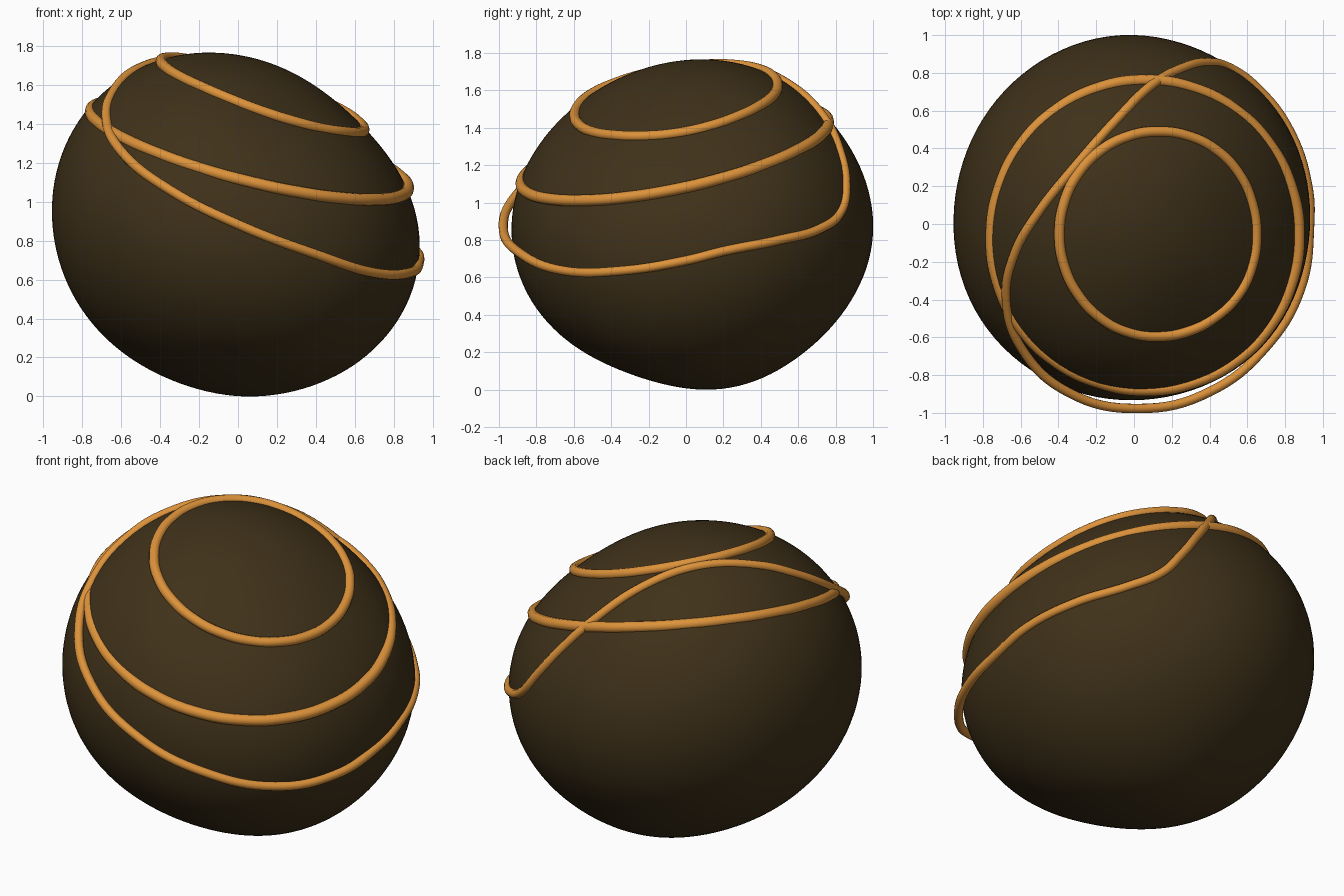
import bpy, bmesh, math
from mathutils import Vector

if "Cube" in bpy.data.objects:
    bpy.data.objects.remove(bpy.data.objects["Cube"])

CENTRE = Vector((-0.01, 0.03, 0.875))
AXIS = Vector((0.325, -0.18, 0.93)).normalized()
# soft dents and bulges: direction, amount, sharpness
BUMPS = [((0.75, -0.05, 0.6), -0.07, 5), ((-0.45, 0.25, 0.87), 0.027, 8),
         ((0.25, 0.8, 0.45), -0.033, 6), ((-0.2, -0.6, -0.8), -0.04, 6),
         ((0.3, -0.6, 0.62), -0.035, 14), ((0.05, 0.3, -1), 0.02, 12),
         ((0.05, -0.35, -0.9), -0.02, 12), ((0.7, -0.7, -0.2), 0.018, 10),
         ((-0.7, -0.3, 0.5), 0.012, 10), ((-1, 0.1, 0), -0.017, 6),
         ((-0.05, 1, -0.05), 0.018, 8)]
BUMPS = [(Vector(d).normalized(), a, k) for d, a, k in BUMPS]


def surface_radius(d):
    """Distance from the centre to the squashed, tilted body in direction d."""
    h = d.dot(AXIS) ** 2
    r = 1 / math.sqrt(h / 0.758 + (1 - h) / 0.941)
    return r + sum(a * math.exp(k * (d.dot(v) - 1)) for v, a, k in BUMPS)


def material(name, colour):
    m = bpy.data.materials.new(name)
    m.diffuse_color = (*colour, 1)
    m.use_nodes = True
    m.node_tree.nodes["Principled BSDF"].inputs["Base Color"].default_value = m.diffuse_color
    return m


dark = material("dark_brown", (0.05, 0.031, 0.010))
gold = material("amber", (0.72, 0.29, 0.043))

# Body
bm = bmesh.new()
bmesh.ops.create_uvsphere(bm, u_segments=96, v_segments=64, radius=1)
for v in bm.verts:
    d = v.co.normalized()
    v.co = CENTRE + d * surface_radius(d)
low = min(v.co.z for v in bm.verts)
for v in bm.verts:
    v.co.z -= low * max(0, 1 - v.co.z / 1.2)
for f in bm.faces:
    f.smooth = True
mesh = bpy.data.meshes.new("body")
bm.to_mesh(mesh)
bm.free()
body = bpy.data.objects.new("body", mesh)
mesh.materials.append(dark)
bpy.context.collection.objects.link(body)


def band(name, points, thickness):
    """Closed round cord through the points."""
    cu = bpy.data.curves.new(name, 'CURVE')
    cu.dimensions = '3D'
    cu.bevel_depth = thickness
    cu.bevel_resolution = 4
    cu.resolution_u = 8
    sp = cu.splines.new('BEZIER')
    sp.bezier_points.add(len(points) - 1)
    for bp, p in zip(sp.bezier_points, points):
        bp.co = p
        bp.handle_left_type = bp.handle_right_type = 'AUTO'
    sp.use_cyclic_u = True
    cu.materials.append(gold)
    bpy.context.collection.objects.link(bpy.data.objects.new(name, cu))


def tilted_ring(c, rx, ry, sx, sy, n=20):
    pts = []
    for i in range(n):
        t = 2 * math.pi * i / n
        x, y = rx * math.cos(t), ry * math.sin(t)
        pts.append(Vector(c) + Vector((x, y, sx * x + sy * y)))
    return pts


def snap(points, low, high):
    """Keep points between two offsets from the body surface."""
    out = []
    for p in points:
        d = Vector(p) - CENTRE
        r, d = d.length, d.normalized()
        s = surface_radius(d)
        out.append(CENTRE + d * min(max(r, s + low), s + high))
    return out


# Upper and middle bands
band("upper_band", snap(tilted_ring((0.125, -0.053, 1.545), 0.52, 0.542, -0.34, 0.15), 0.0, 0.02), 0.028)
band("middle_band", snap(tilted_ring((0.063, -0.06, 1.265), 0.81, 0.82, -0.24, 0.20), -0.015, 0.02), 0.031)

# Loose lower band, kept close to the body
path = [(-0.67, -0.38, 1.43), (-0.6, -0.65, 1.26), (-0.35, -0.89, 1.06),
        (0.03, -0.98, 0.87), (0.4, -0.89, 0.73), (0.7, -0.65, 0.635),
        (0.88, -0.35, 0.635), (0.93, 0, 0.69), (0.92, 0.2, 0.74),
        (0.82, 0.5, 0.80), (0.65, 0.71, 0.86), (0.5, 0.82, 0.95),
        (0.38, 0.85, 1.1), (0.25, 0.82, 1.27), (0.1, 0.74, 1.45),
        (-0.1, 0.54, 1.63), (-0.3, 0.31, 1.71), (-0.5, 0.05, 1.66),
        (-0.62, -0.15, 1.57)]
band("lower_band", snap(path, 0.0, 0.045), 0.025)
